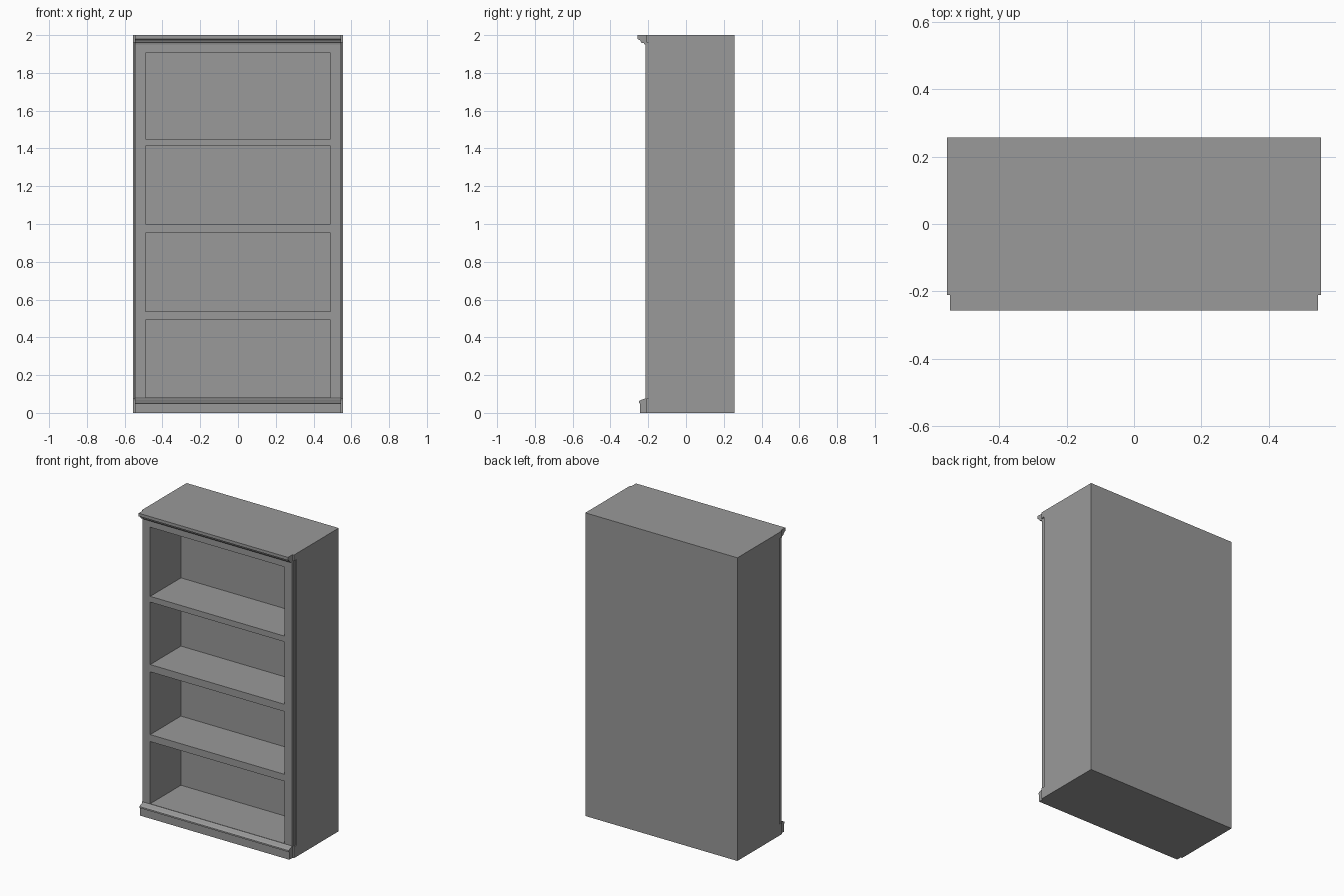
import bpy
import bmesh

cube = bpy.data.objects.get("Cube")
if cube:
    bpy.data.objects.remove(cube, do_unlink=True)

grey = bpy.data.materials.new("painted grey")
grey.use_nodes = True
colour = (0.32, 0.32, 0.32, 1)
grey.diffuse_color = colour
grey.node_tree.nodes["Principled BSDF"].inputs["Base Color"].default_value = colour


def prism(name, points, push):
    """Extrude a closed outline of 3D points along a vector."""
    bm = bmesh.new()
    face = bm.faces.new([bm.verts.new(p) for p in points])
    new = bmesh.ops.extrude_face_region(bm, geom=[face])["geom"]
    bmesh.ops.translate(bm, vec=push, verts=[v for v in new if isinstance(v, bmesh.types.BMVert)])
    bmesh.ops.recalc_face_normals(bm, faces=bm.faces)
    mesh = bpy.data.meshes.new(name)
    bm.to_mesh(mesh)
    bm.free()
    mesh.materials.append(grey)
    obj = bpy.data.objects.new(name, mesh)
    bpy.context.collection.objects.link(obj)
    return obj


def upright(name, plan, bottom, top):
    return prism(name, [(x, y, bottom) for x, y in plan], (0, 0, top - bottom))


def moulding(name, profile, half):
    return prism(name, [(-half, y, z) for y, z in profile], (2 * half, 0, 0))


def carve(target, cutter):
    mod = target.modifiers.new("carve", "BOOLEAN")
    mod.operation = "DIFFERENCE"
    mod.solver = "EXACT"
    mod.object = cutter
    bpy.context.view_layer.update()
    result = bpy.data.meshes.new_from_object(target.evaluated_get(bpy.context.evaluated_depsgraph_get()))
    target.modifiers.clear()
    target.data = result
    bpy.data.objects.remove(cutter, do_unlink=True)


HALF, BACK, FRONT, INNER = 0.555, 0.257, -0.215, 0.105
TRIM = 0.545

# Carcass, with small end blocks left at the front corners
half_plan = [(HALF, BACK), (HALF, -0.21), (TRIM, -0.21), (TRIM, FRONT)]
plan = half_plan + [(-x, y) for x, y in reversed(half_plan)]
cabinet = upright("cabinet_body", plan, 0, 2)

# Four open compartments
for bottom, top in [(0.082, 0.492), (0.538, 0.952), (1.0, 1.412), (1.45, 1.906)]:
    opening = [(-0.49, -0.3), (0.49, -0.3), (0.49, INNER), (-0.49, INNER)]
    carve(cabinet, upright("compartment_cutter", opening, bottom, top))

# Stepped corner grooves, stopped below the crown and above the plinth
groove = [(0.6, -0.183), (0.549, -0.183), (0.549, -0.199), (TRIM, -0.199), (TRIM, -0.25), (0.6, -0.25)]
for side in (1, -1):
    carve(cabinet, upright("groove_cutter", [(side * x, y) for x, y in groove], 0.075, 1.96))

# Crown moulding
crown = [(FRONT, 2), (-0.257, 2), (-0.257, 1.98), (-0.25, 1.976), (-0.243, 1.972),
         (-0.239, 1.964), (-0.233, 1.957), (-0.222, 1.957), (-0.22, 1.95), (FRONT, 1.95)]
moulding("crown_moulding", crown, TRIM)

# Plinth moulding with a sloped cap
plinth = [(FRONT, 0), (-0.243, 0), (-0.243, 0.05), (-0.25, 0.053), (-0.249, 0.062),
          (-0.238, 0.069), (-0.222, 0.074), (FRONT, 0.08)]
moulding("plinth_moulding", plinth, TRIM)
